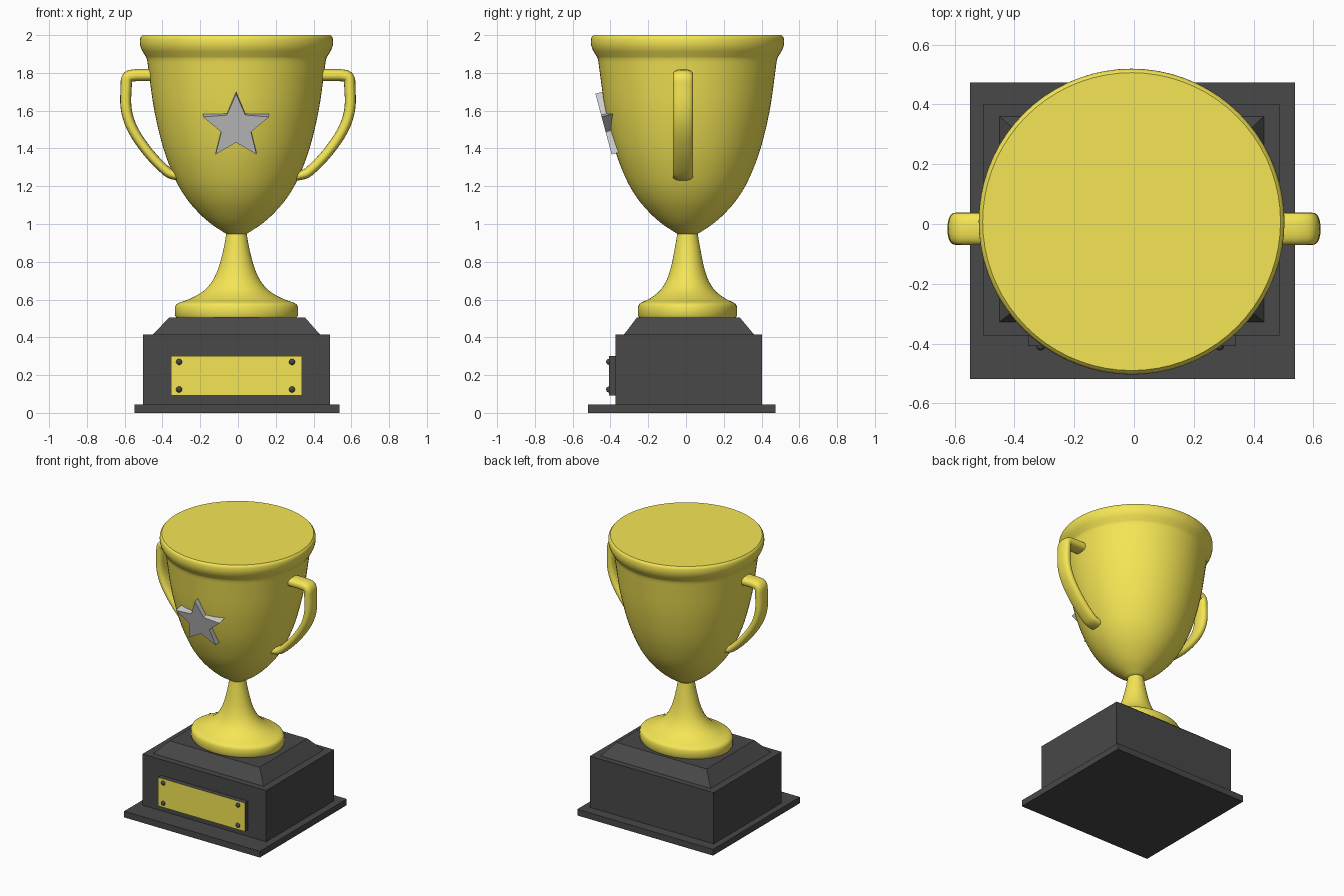
import bpy, bmesh, math
from mathutils import Vector, Matrix

if "Cube" in bpy.data.objects:
    bpy.data.objects.remove(bpy.data.objects["Cube"])


def material(name, rgb):
    m = bpy.data.materials.new(name)
    m.diffuse_color = (*rgb, 1)
    m.use_nodes = True
    m.node_tree.nodes["Principled BSDF"].inputs["Base Color"].default_value = m.diffuse_color
    return m


GOLD = material("gold", (0.91, 0.79, 0.09))
DARK = material("dark", (0.065, 0.065, 0.065))


def finish(name, bm, mats=(), smooth=False):
    bmesh.ops.recalc_face_normals(bm, faces=bm.faces)
    mesh = bpy.data.meshes.new(name)
    bm.to_mesh(mesh)
    bm.free()
    ob = bpy.data.objects.new(name, mesh)
    bpy.context.collection.objects.link(ob)
    for m in mats:
        mesh.materials.append(m)
    if smooth:
        bpy.ops.object.select_all(action='DESELECT')
        ob.select_set(True)
        bpy.context.view_layer.objects.active = ob
        bpy.ops.object.shade_smooth_by_angle(angle=math.radians(40))
    return ob


def loft(bm, rings):
    """Skin a list of closed point rings and cap both ends."""
    rows = [[bm.verts.new(p) for p in ring] for ring in rings]
    n = len(rows[0])
    for a, b in zip(rows, rows[1:]):
        for i in range(n):
            j = (i + 1) % n
            bm.faces.new((a[i], a[j], b[j], b[i]))
    bm.faces.new(rows[0][::-1])
    bm.faces.new(rows[-1])


def rect(x0, x1, y0, y1, z):
    return [(x0, y0, z), (x1, y0, z), (x1, y1, z), (x0, y1, z)]


def spline(pts, steps=4):
    """Catmull-Rom curve through 2D points."""
    p = [Vector(q) for q in pts]
    p = [2 * p[0] - p[1]] + p + [2 * p[-1] - p[-2]]
    out = []
    for a, b, c, d in zip(p, p[1:], p[2:], p[3:]):
        for k in range(steps):
            t = k / steps
            out.append(0.5 * (2 * b + (c - a) * t + (2 * a - 5 * b + 4 * c - d) * t * t
                              + (3 * b - a - 3 * c + d) * t ** 3))
    return out + [p[-2]]


def turned(name, profile, squash=lambda z: 1.0, n=72):
    """Lathe a (radius, z) profile, optionally flattened along y."""
    bm = bmesh.new()
    loft(bm, [[(-0.008 + r * math.cos(math.tau * i / n),
                0.008 + r * squash(z) * math.sin(math.tau * i / n), z)
               for i in range(n)] for r, z in profile])
    return finish(name, bm, [GOLD], True)


# Plinth: bottom plate, block and sloped top
for name, lo, hi in (
        ("base_plate", (-.548, .538, -.518, .474, 0), (-.548, .538, -.518, .474, .045)),
        ("base_block", (-.503, .487, -.373, .402, .045), (-.503, .487, -.373, .402, .415)),
        ("base_sloped_top", (-.45, .434, -.328, .36, .415), (-.365, .355, -.26, .285, .505))):
    bm = bmesh.new()
    loft(bm, [rect(*lo), rect(*hi)])
    finish(name, bm, [DARK])

# Plaque: dark sides, gold front
bm = bmesh.new()
loft(bm, [rect(-.355, .34, -.408, -.37, .093), rect(-.355, .34, -.408, -.37, .30)])
bm.normal_update()
for f in bm.faces:
    f.material_index = 1 if f.calc_center_median().y < -.4 else 0
finish("plaque", bm, [DARK, GOLD])

# Plaque screws
bm = bmesh.new()
for x in (-.312, .286):
    for z in (.124, .27):
        bmesh.ops.create_uvsphere(bm, u_segments=16, v_segments=8, radius=.016,
                                  matrix=Matrix.Translation((x, -.407, z)))
finish("plaque_screws", bm, [DARK], True)

# Oval foot blending into the round stem
edge = [(.318, .505), (.325, .515), (.325, .562), (.318, .575)]
stem = spline([(.305, .583), (.24, .607), (.175, .645), (.13, .695), (.10, .755),
               (.08, .82), (.064, .89), (.053, .955)])
turned("foot_and_stem", edge + stem,
       lambda z: .806 + .194 * min(1, max(0, (z - .58) / .3)))

# Cup bowl with rolled rim and closed flat top
bowl = spline([(.05, .945), (.14, 1.005), (.215, 1.075), (.275, 1.15), (.328, 1.245),
               (.387, 1.4), (.435, 1.6), (.464, 1.8), (.474, 1.87), (.486, 1.895),
               (.503, 1.925), (.511, 1.955), (.509, 1.985), (.498, 2.0)])
turned("cup_bowl", bowl)

# Handles: oval section swept along a path in the xz plane, mirrored
path = [Vector((.42, 1.788)), Vector((.54, 1.788))] + spline(
    [(.575, 1.784), (.588, 1.768), (.592, 1.73), (.592, 1.61), (.557, 1.50),
     (.476, 1.38), (.385, 1.285), (.34, 1.26), (.27, 1.25)])
for name, side in (("right_handle", 1), ("left_handle", -1)):
    bm = bmesh.new()
    rings = []
    for i, p in enumerate(path):
        t = (path[min(i + 1, len(path) - 1)] - path[max(i - 1, 0)]).normalized()
        nx, nz = -t.y, t.x
        half = .032 - .008 * i / len(path)
        ring = []
        for k in range(24):
            c, s = math.cos(math.tau * k / 24), math.sin(math.tau * k / 24)
            u = half * math.copysign(abs(c) ** .8, c)
            v = .054 * math.copysign(abs(s) ** .8, s)
            ring.append((side * (p.x + nx * u), -.016 + v, p.y + nz * u))
        rings.append(ring)
    loft(bm, rings)
    finish(name, bm, [GOLD], True)

# Tilted star on the front, sunk into the bowl
R, r = .184, .083
outline = [((R, r)[i % 2] * math.sin(math.pi * i / 5),
            (R, r)[i % 2] * math.cos(math.pi * i / 5)) for i in range(10)]
bm = bmesh.new()
loft(bm, [[(x, y, z) for x, z in outline] for y in (0, .08)])
star = finish("star", bm)
star.location = (-.01, -.432, 1.512)
star.rotation_euler = (math.radians(15), 0, 0)
